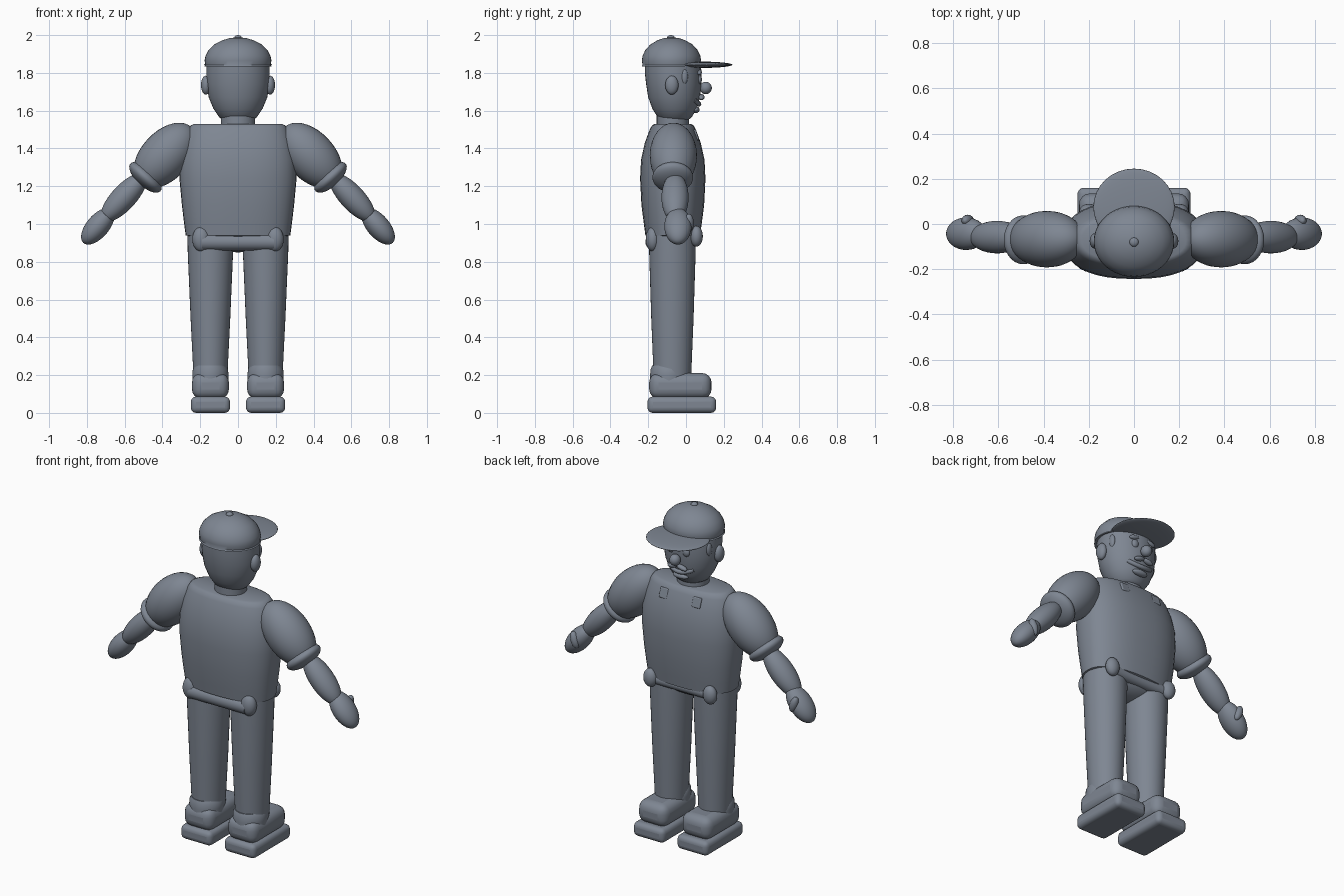
import bpy, math
from mathutils import Vector

if "Cube" in bpy.data.objects:
    bpy.data.objects.remove(bpy.data.objects["Cube"])

mat = bpy.data.materials.new("slate grey")
mat.diffuse_color = (0.21, 0.24, 0.29, 1)
mat.use_nodes = True
mat.node_tree.nodes["Principled BSDF"].inputs["Base Color"].default_value = mat.diffuse_color


def finish(name, angle=50):
    ob = bpy.context.object
    ob.name = name
    ob.data.materials.append(mat)
    bpy.ops.object.shade_smooth_by_angle(angle=math.radians(angle))
    return ob


def ball(name, loc, size, axis=None):
    """Ellipsoid; its z axis is turned to point along axis."""
    bpy.ops.mesh.primitive_uv_sphere_add(segments=32, ring_count=18, location=loc)
    ob = bpy.context.object
    ob.scale = size
    if axis:
        ob.rotation_euler = (0, math.atan2(axis[0], axis[2]), 0)
    return finish(name)


def box(name, loc, size, bevel, rot=(0, 0, 0)):
    bpy.ops.mesh.primitive_cube_add(size=1, location=loc, rotation=rot)
    ob = bpy.context.object
    ob.scale = size
    bpy.ops.object.transform_apply(location=False, rotation=False, scale=True)
    mod = ob.modifiers.new("round", "BEVEL")
    mod.width, mod.segments = bevel, 4
    return finish(name)


def loft(name, rings, power=2.0, n=40):
    """Skin of superellipse rings: (z, cx, cy, rx, ry)."""
    verts, faces = [], []
    for z, cx, cy, rx, ry in rings:
        for i in range(n):
            t = 2 * math.pi * i / n
            c, s = math.cos(t), math.sin(t)
            verts.append((cx + rx * math.copysign(abs(c) ** (2 / power), c),
                          cy + ry * math.copysign(abs(s) ** (2 / power), s), z))
    for k in range(len(rings) - 1):
        for i in range(n):
            j = (i + 1) % n
            faces.append((k * n + i, k * n + j, (k + 1) * n + j, (k + 1) * n + i))
    faces.append(tuple(reversed(range(n))))
    faces.append(tuple(range((len(rings) - 1) * n, len(rings) * n)))
    me = bpy.data.meshes.new(name)
    me.from_pydata(verts, [], faces)
    ob = bpy.data.objects.new(name, me)
    bpy.context.collection.objects.link(ob)
    bpy.ops.object.select_all(action='DESELECT')
    ob.select_set(True)
    bpy.context.view_layer.objects.active = ob
    return finish(name, 40)


def rod(name, a, b, r):
    a, b = Vector(a), Vector(b)
    bpy.ops.mesh.primitive_cylinder_add(vertices=24, radius=r, depth=(b - a).length, location=(a + b) / 2)
    bpy.context.object.rotation_euler = (b - a).to_track_quat('Z', 'Y').to_euler()
    return finish(name)


# Torso and neck
Y = -0.07
loft("torso", [(0.925, 0, Y, 0.22, 0.11), (0.94, 0, Y, 0.277, 0.145), (1.0, 0, Y, 0.285, 0.153),
               (1.1, 0, Y, 0.297, 0.166), (1.24, 0, Y, 0.31, 0.173), (1.34, 0, Y, 0.308, 0.168),
               (1.43, 0, Y, 0.29, 0.148), (1.5, 0, Y, 0.265, 0.122), (1.522, 0, Y, 0.25, 0.11),
               (1.53, 0, Y, 0.23, 0.095)], 2.4)
loft("neck", [(1.5, 0, Y, 0.09, 0.085), (1.6, 0, Y, 0.092, 0.085)])

# Pelvis with a bar across the back and front
ball("pelvis", (0, Y, 0.94), (0.235, 0.12, 0.09))
rod("back_belt", (-0.19, -0.17, 0.905), (0.19, -0.17, 0.905), 0.045)
rod("front_belt", (-0.19, 0.03, 0.93), (0.19, 0.03, 0.93), 0.035)

# Head
loft("head", [(1.545, 0, -0.06, 0.07, 0.065), (1.565, 0, -0.06, 0.1, 0.09), (1.61, 0, -0.06, 0.13, 0.118),
              (1.67, 0, -0.063, 0.155, 0.137), (1.74, 0, -0.065, 0.167, 0.146),
              (1.8, 0, -0.068, 0.168, 0.15), (1.87, 0, -0.07, 0.165, 0.147)])
ball("nose", (0, 0.105, 1.72), (0.031, 0.032, 0.033))
ball("lower_lip", (0, 0.05, 1.605), (0.05, 0.022, 0.018))

# Smiling mouth tube
cu = bpy.data.curves.new("mouth", 'CURVE')
cu.dimensions, cu.bevel_depth, cu.use_fill_caps = '3D', 0.013, True
sp = cu.splines.new('POLY')
sp.points.add(12)
for i, p in enumerate(sp.points):
    u = i / 6 - 1
    p.co = (0.08 * u, 0.068 - 0.026 * u * u, 1.635 + 0.022 * u * u, 1)
mouth = bpy.data.objects.new("mouth", cu)
mouth.data.materials.append(mat)
bpy.context.collection.objects.link(mouth)

# Cap
loft("cap", [(1.835, 0, -0.077, 0.178, 0.157), (1.842, 0, -0.077, 0.173, 0.153),
             (1.865, 0, -0.077, 0.177, 0.157), (1.89, 0, -0.077, 0.172, 0.153),
             (1.92, 0, -0.077, 0.157, 0.139), (1.95, 0, -0.077, 0.127, 0.112),
             (1.972, 0, -0.077, 0.085, 0.075), (1.984, 0, -0.077, 0.045, 0.04),
             (1.988, 0, -0.077, 0.01, 0.01)])
ball("cap_button", (0, -0.08, 1.987), (0.02, 0.02, 0.013))
ball("cap_brim", (0, 0.075, 1.843), (0.18, 0.17, 0.017))

for s, side in ((-1, "left"), (1, "right")):
    # Face details
    ball(side + "_ear", (s * 0.17, -0.075, 1.735), (0.026, 0.035, 0.05))
    ball(side + "_eye", (s * 0.05, 0.068, 1.765), (0.022, 0.016, 0.026))
    ball(side + "_brow", (s * 0.055, 0.07, 1.803), (0.014, 0.014, 0.035), (1, 0, 0.2 * -s))
    ball(side + "_moustache", (s * 0.03, 0.082, 1.672), (0.014, 0.016, 0.035), (1, 0, -0.25 * s))
    ball(side + "_sideburn", (s * 0.148, -0.01, 1.78), (0.014, 0.02, 0.04))

    # Collar clasps
    box(side + "_clasp", (s * 0.11, 0.05, 1.47), (0.055, 0.022, 0.06), 0.006,
        (math.radians(18), 0, 0))

    # Arm
    d = (s * 0.68, 0, -0.74)
    ball(side + "_sleeve", (s * 0.385, -0.067, 1.362), (0.128, 0.125, 0.205), d)
    ball(side + "_sleeve_cuff", (s * 0.49, -0.07, 1.247), (0.108, 0.108, 0.048), d)
    ball(side + "_forearm", (s * 0.605, -0.058, 1.14), (0.066, 0.072, 0.165), d)
    ball(side + "_hand", (s * 0.742, -0.043, 0.988), (0.06, 0.072, 0.117), (s * 0.65, 0, -0.76))
    ball(side + "_thumb", (s * 0.735, 0.015, 1.005), (0.024, 0.026, 0.05), (s * 0.3, 0, 0.95))

    # Hip bumps
    ball(side + "_back_hip", (s * 0.195, -0.175, 0.92), (0.047, 0.038, 0.065))
    ball(side + "_front_hip", (s * 0.2, 0.055, 0.935), (0.042, 0.034, 0.055))

    # Leg, trouser hem and shoe
    x = s * 0.146
    loft(side + "_leg", [(0.16, x, -0.072, 0.088, 0.098), (0.5, x, -0.072, 0.105, 0.112),
                         (0.85, x, -0.072, 0.12, 0.123), (0.97, x, -0.072, 0.122, 0.124)])
    loft(side + "_heel", [(0.12, x, -0.09, 0.096, 0.1), (0.2, x, -0.09, 0.096, 0.1),
                          (0.232, x, -0.092, 0.093, 0.095), (0.25, x, -0.095, 0.08, 0.084)])
    box(side + "_shoe", (x, -0.03, 0.143), (0.196, 0.33, 0.136), 0.05)
    box(side + "_sole", (x, -0.022, 0.043), (0.208, 0.364, 0.086), 0.028)
